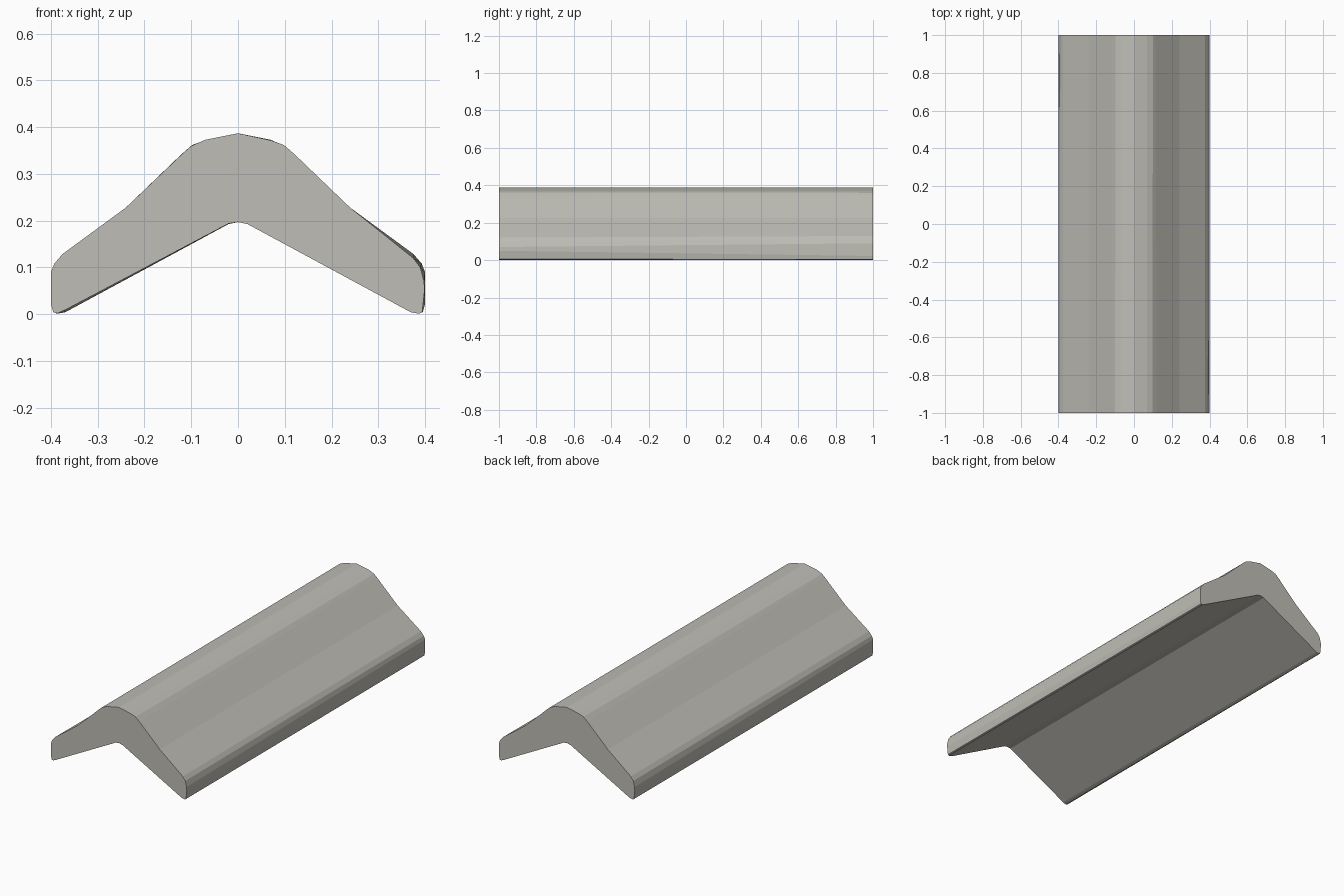
import bpy
import bmesh

cube = bpy.data.objects.get("Cube")
if cube:
    bpy.data.objects.remove(cube, do_unlink=True)

# One stone-grey material
stone = bpy.data.materials.new("warm_grey")
stone.use_nodes = True
colour = (0.52, 0.51, 0.465, 1)
stone.diffuse_color = colour
stone.node_tree.nodes["Principled BSDF"].inputs["Base Color"].default_value = colour

# Slopes from ridge to underside: one with a tight eave, one with a blunter eave
tight = [(.07, .372), (.098, .362), (.12, .343), (.24, .228), (.375, .12), (.39, .10),
         (.398, .07), (.399, .05), (.394, .005), (.388, .001), (.37, .004), (.02, .193)]
blunt = [(.07, .373), (.10, .36), (.115, .347), (.24, .228), (.375, .129), (.393, .108),
         (.40, .09), (.40, .022), (.395, .004), (.386, .002), (.37, .009), (.02, .194)]


def section(left, right):
    """Closed outline, from the ridge down one slope and up the other."""
    return ([(0, .387)] + left + [(0, .197)]
            + [(-x, z) for x, z in reversed(right)])


# The eaves swap shape from front to back, so the section lofts along y
bm = bmesh.new()
front = [bm.verts.new((x, -1, z)) for x, z in section(tight, blunt)]
back = [bm.verts.new((x, 1, z)) for x, z in section(blunt, tight)]
bm.faces.new(front)
bm.faces.new(back)
count = len(front)
for i in range(count):
    j = (i + 1) % count
    bm.faces.new((front[i], front[j], back[j], back[i]))
bmesh.ops.recalc_face_normals(bm, faces=bm.faces)

mesh = bpy.data.meshes.new("ridge_cap")
bm.to_mesh(mesh)
bm.free()
mesh.materials.append(stone)
ridge_cap = bpy.data.objects.new("ridge_cap", mesh)
bpy.context.collection.objects.link(ridge_cap)
